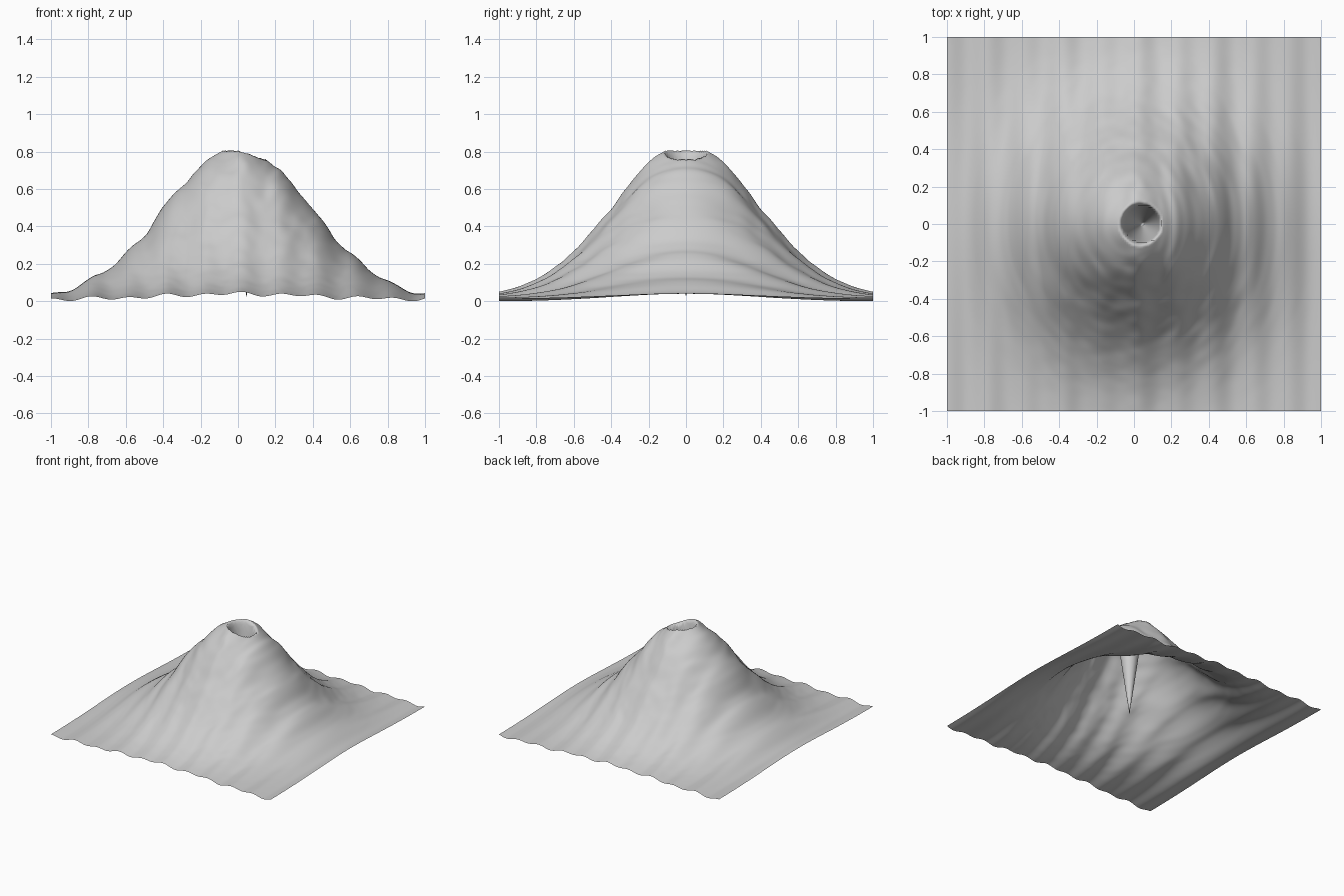
import bpy, bmesh, math
from mathutils import Vector, noise

if "Cube" in bpy.data.objects:
    bpy.data.objects.remove(bpy.data.objects["Cube"])

N = 180                       # grid divisions per side
PIT = (0.045, 0.0)            # crater centre


def wave(x):
    # long ripples running front to back
    return 0.010 + 0.008 * math.sin(31 * x + 0.8) + 0.005 * math.sin(17 * x + 2.0)


def pit_height(d):
    # steep funnel that flares open near the rim
    return 0.02 + 7.4 * d if d < 0.1 else 0.76 + 2.5 * (d - 0.1)


def height(x, y):
    r = math.hypot(x, y)
    g = 0.82 * math.exp(-r * r / 0.3)
    # rough slopes, mirrored front to back
    rough = 0.014 * noise.noise(Vector((x * 7, r * 9, 3.1))) \
        + 0.008 * noise.noise(Vector((x * 14, r * 18, 7.7)))
    z = g + wave(x) + rough * min(1.0, 2.5 * g)
    d = math.hypot(x - PIT[0], y - PIT[1])
    if d < 0.13:
        z = min(z, pit_height(d))
    return max(z, 0.0)


# volcano terrain sheet
bm = bmesh.new()
bmesh.ops.create_grid(bm, x_segments=N, y_segments=N, size=1.0)
for v in bm.verts:
    v.co.z = height(v.co.x, v.co.y)
# snap the vertex nearest the crater centre to the funnel tip
tip = min(bm.verts, key=lambda v: math.hypot(v.co.x - PIT[0], v.co.y - PIT[1]))
tip.co = (PIT[0], PIT[1], 0.02)
# rest the lowest point on the ground
low = min(v.co.z for v in bm.verts)
for v in bm.verts:
    v.co.z -= low
for f in bm.faces:
    f.smooth = True
mesh = bpy.data.meshes.new("volcano_terrain")
bm.to_mesh(mesh)
bm.free()
terrain = bpy.data.objects.new("volcano_terrain", mesh)
bpy.context.collection.objects.link(terrain)
